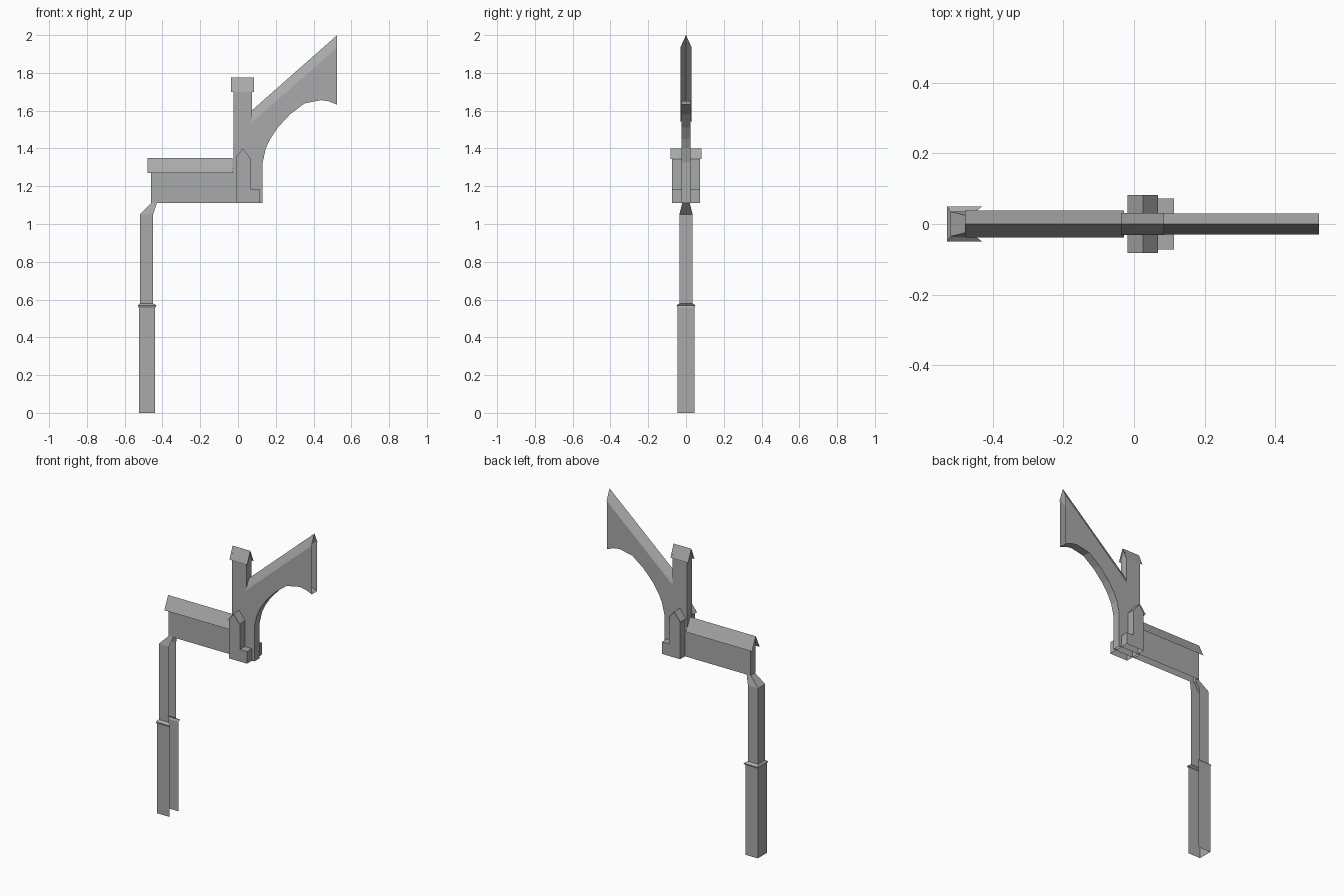
import bpy
import bmesh

if "Cube" in bpy.data.objects:
    bpy.data.objects.remove(bpy.data.objects["Cube"], do_unlink=True)

# One plain stone colour
stone = bpy.data.materials.new("grey_stone")
stone.use_nodes = True
GREY = (0.4, 0.4, 0.4, 1)
stone.diffuse_color = GREY
stone.node_tree.nodes["Principled BSDF"].inputs["Base Color"].default_value = GREY


def finish(name, bm):
    bmesh.ops.recalc_face_normals(bm, faces=bm.faces)
    mesh = bpy.data.meshes.new(name)
    bm.to_mesh(mesh)
    bm.free()
    mesh.materials.append(stone)
    obj = bpy.data.objects.new(name, mesh)
    bpy.context.collection.objects.link(obj)
    return obj


def loft(name, rings):
    """Skin an open strip through successive point rows."""
    bm = bmesh.new()
    rows = [[bm.verts.new(p) for p in ring] for ring in rings]
    for a, b in zip(rows, rows[1:]):
        for i in range(len(a) - 1):
            bm.faces.new((a[i], a[i + 1], b[i + 1], b[i]))
    return finish(name, bm)


def shell(name, section, axis, lo, hi, caps=(True, True), skip=()):
    """Extrude an open section along x or y; its closing edge stays open."""
    bm = bmesh.new()

    def row(t):
        return [bm.verts.new((t, u, z) if axis == "x" else (u, t, z)) for u, z in section]

    a, b = row(lo), row(hi)
    for i in range(len(section) - 1):
        if i not in skip:
            bm.faces.new((a[i], a[i + 1], b[i + 1], b[i]))
    for wanted, ring in zip(caps, (a, b)):
        if wanted:
            bm.faces.new(ring)
    return finish(name, bm)


def roof(name, axis, lo, hi, centre, half, eave, ridge):
    """Folded sheet with open gable ends."""
    section = [(centre - half, eave), (centre, ridge), (centre + half, eave)]
    return shell(name, section, axis, lo, hi, caps=(False, False))


# Pier, three sided and open towards the beam
def pier_ring(x0, x1, half, z):
    return [(x1, -half, z), (x0, -half, z), (x0, half, z), (x1, half, z)]


foot = pier_ring(-0.525, -0.44, 0.045, 0)
foot_top = pier_ring(-0.525, -0.44, 0.045, 0.556)
ledge = pier_ring(-0.53, -0.43, 0.05, 0.568)
shaft = pier_ring(-0.52, -0.45, 0.035, 0.58)
shaft_top = pier_ring(-0.52, -0.45, 0.035, 1.05)
neck = pier_ring(-0.46, -0.43, 0.02, 1.11)
loft("lower_pier", [foot, foot_top])
loft("pier_ledge", [foot_top, ledge, shaft])
loft("upper_pier", [shaft, shaft_top])
loft("pier_shoulder", [shaft_top, neck])

# Horizontal beam wall with its gabled coping
BASE, WALL = 1.11, 0.025
shell("beam_wall",
      [(-WALL, BASE), (-WALL, 1.297), (0, 1.35), (WALL, 1.297), (WALL, BASE)],
      "x", -0.46, -0.025, caps=(True, False), skip=(1, 2))
roof("beam_roof", "x", -0.48, -0.028, 0, 0.038, 1.27, 1.35)

# Tower and flying arch share one side profile
arch = [(0.525, 1.632), (0.48, 1.65), (0.44, 1.656), (0.352, 1.638), (0.275, 1.58),
        (0.21, 1.51), (0.17, 1.45), (0.147, 1.4), (0.13, 1.325), (0.13, BASE)]
profile = [(-0.025, BASE), (-0.025, 1.715), (0.075, 1.715), (0.075, 1.55),
           (0.525, 1.946)] + arch
shell("tower_and_arch", profile, "y", -WALL, WALL, skip=(1, 3, 4))
shell("tower_gables", [(-WALL, 1.715), (0, 1.775), (WALL, 1.715)],
      "x", -0.025, 0.075, skip=(0, 1))
roof("tower_roof", "x", -0.037, 0.085, 0, 0.031, 1.70, 1.775)

# Sloping coping along the top of the arch
loft("arch_coping", [[(x, -0.03, z - 0.065), (x, 0, z), (x, 0.03, z - 0.065)]
                     for x, z in ((0.072, 1.6), (0.525, 2.0))])

# Gabled cross block with a low step, and its roof
shell("cross_block",
      [(-0.01, BASE), (-0.01, 1.355), (0.025, 1.4), (0.065, 1.349),
       (0.065, 1.185), (0.113, 1.185), (0.113, BASE)],
      "y", -0.073, 0.073, skip=(1, 2))
roof("cross_roof", "y", -0.082, 0.082, 0.025, 0.043, 1.345, 1.4)
